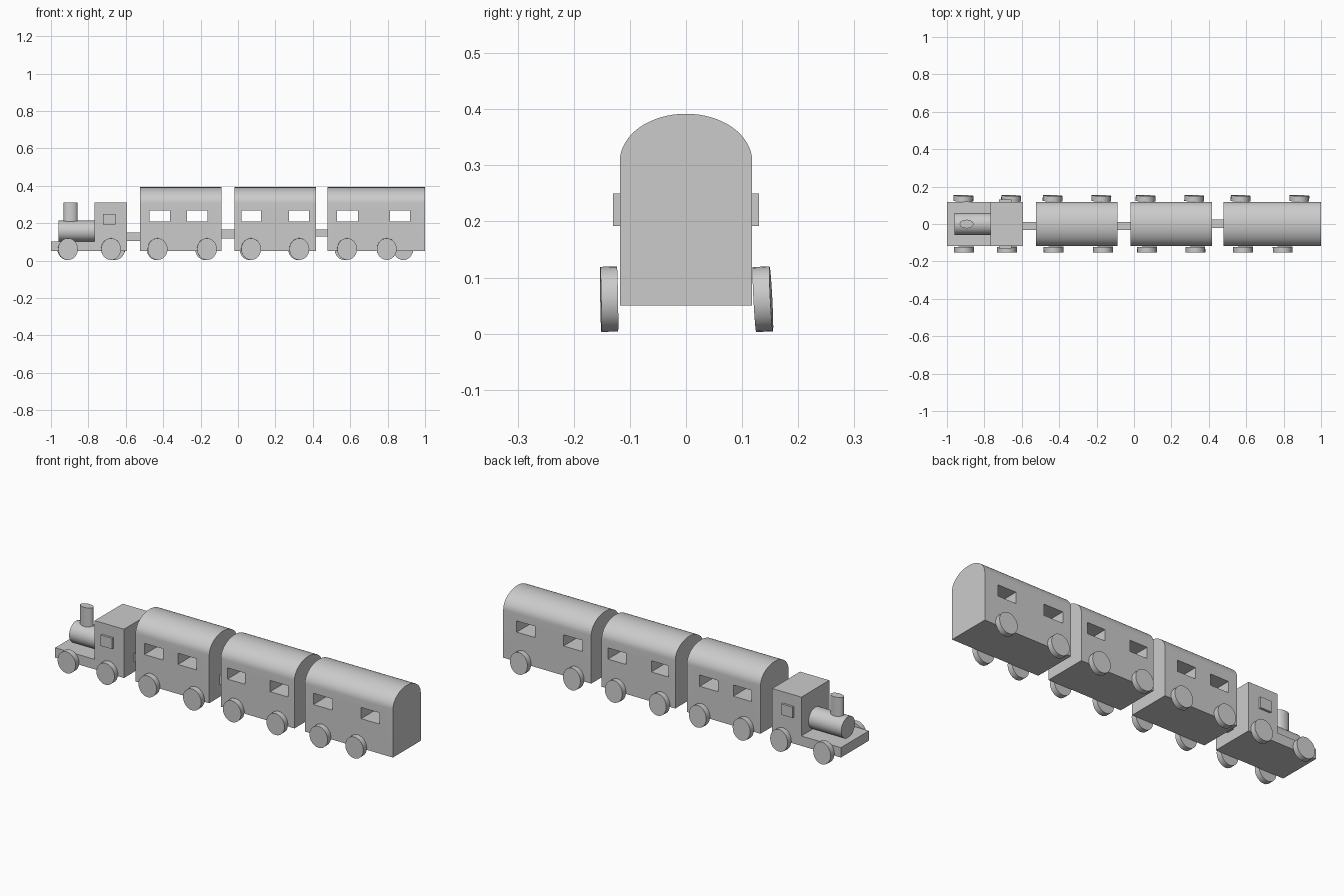
import bpy, bmesh
from math import radians, sin, cos, pi
from mathutils import Matrix, Vector

if "Cube" in bpy.data.objects:
    bpy.data.objects.remove(bpy.data.objects["Cube"])


def finish(name, bm, matrix=None):
    """Turn a bmesh into a named object with smooth curves and sharp edges."""
    if matrix is not None:
        bm.transform(matrix)
    bmesh.ops.recalc_face_normals(bm, faces=bm.faces)
    mesh = bpy.data.meshes.new(name)
    bm.to_mesh(mesh)
    bm.free()
    mesh.shade_smooth()
    mesh.set_sharp_from_angle(angle=radians(30))
    obj = bpy.data.objects.new(name, mesh)
    bpy.context.collection.objects.link(obj)
    return obj


def box(name, x, y, z):
    """Box from (min, max) pairs."""
    bm = bmesh.new()
    bmesh.ops.create_cube(bm, size=1)
    size = [b - a for a, b in (x, y, z)]
    mid = [(a + b) / 2 for a, b in (x, y, z)]
    return finish(name, bm, Matrix.Translation(mid) @ Matrix.Diagonal((*size, 1)))


def cylinder(name, loc, scale, length, rot, sides=32):
    """Elliptical cylinder: scale is applied in world axes before moving."""
    bm = bmesh.new()
    bmesh.ops.create_cone(bm, cap_ends=True, segments=sides,
                          radius1=1, radius2=1, depth=length)
    return finish(name, bm, Matrix.Translation(loc) @ rot
                  @ Matrix.Diagonal((scale[0], scale[1], 1, 1)))


HALF = 0.118    # half width of the train
FLOOR = 0.05    # underside of the bodies


def wagon(name, x0, x1, windows):
    """Arched cross-section extruded along x, with windows cut right through."""
    bm = bmesh.new()
    profile = [(-HALF, FLOOR), (HALF, FLOOR)]
    profile += [(HALF * cos(pi * i / 32), 0.307 + 0.085 * sin(pi * i / 32)) for i in range(33)]
    face = bm.faces.new([bm.verts.new((x0, y, z)) for y, z in profile])
    ext = bmesh.ops.extrude_face_region(bm, geom=[face], use_keep_orig=True)
    verts = [v for v in ext["geom"] if isinstance(v, bmesh.types.BMVert)]
    bmesh.ops.translate(bm, verts=verts, vec=Vector((x1 - x0, 0, 0)))
    body = finish(name, bm)
    for i, w in enumerate(windows):
        cutter = box(f"{name}_window_cutter_{i + 1}", w, (-0.2, 0.2), (0.208, 0.268))
        cutter.hide_render = True
        mod = body.modifiers.new("window", 'BOOLEAN')
        mod.operation = 'DIFFERENCE'
        mod.solver = 'EXACT'
        mod.object = cutter
        bpy.context.view_layer.objects.active = body
        bpy.ops.object.modifier_apply(modifier=mod.name)
        bpy.data.objects.remove(cutter)
    body.data.shade_smooth()
    body.data.set_sharp_from_angle(angle=radians(30))


# Locomotive: platform, cab, side windows, boiler, chimney
box("engine_platform", (-1.0, -0.70), (-HALF, HALF), (FLOOR, 0.103))
box("engine_cab", (-0.766, -0.593), (-HALF, HALF), (FLOOR, 0.311))
box("cab_windows", (-0.722, -0.656), (-0.13, 0.13), (0.192, 0.25))
cylinder("boiler", (-0.85, 0, 0.157), (0.056, 0.058), 0.22,
         Matrix.Rotation(radians(90), 4, 'Y'))
cylinder("chimney", (-0.895, 0, 0.245), (0.037, 0.023), 0.132, Matrix.Identity(4))

# Wagons
wagon("wagon_1", -0.524, -0.088, [(-0.472, -0.363), (-0.273, -0.164)])
wagon("wagon_2", -0.019, 0.417, [(0.02, 0.123), (0.273, 0.38)])
wagon("wagon_3", 0.479, 1.0, [(0.529, 0.642), (0.812, 0.92)])

# Couplings between the bodies
box("coupling_1", (-0.60, -0.515), (-0.032, 0.01), (0.105, 0.15))
box("coupling_2", (-0.095, -0.01), (-0.032, 0.01), (0.118, 0.166))
box("coupling_3", (0.41, 0.485), (-0.021, 0.024), (0.129, 0.165))

# Wheels: slightly oval and hand-set at small angles on both sides
front_x = [-0.909, -0.679, -0.43, -0.166, 0.07, 0.328, 0.583, 0.795]
back_x = [-0.912, -0.657, -0.435, -0.175, 0.062, 0.322, 0.57, 0.884]
for side, xs, lean, yaw in ((-1, front_x, 1, 1), (1, back_x, 3, -2)):
    label = "front" if side < 0 else "back"
    for i, x in enumerate(xs):
        rot = Matrix.Rotation(radians(yaw), 4, 'Z') @ Matrix.Rotation(radians(90 + lean), 4, 'X')
        cylinder(f"{label}_wheel_{i + 1}", (x, side * 0.137, 0.0615),
                 (0.053, 0.058), 0.03, rot, 24)
